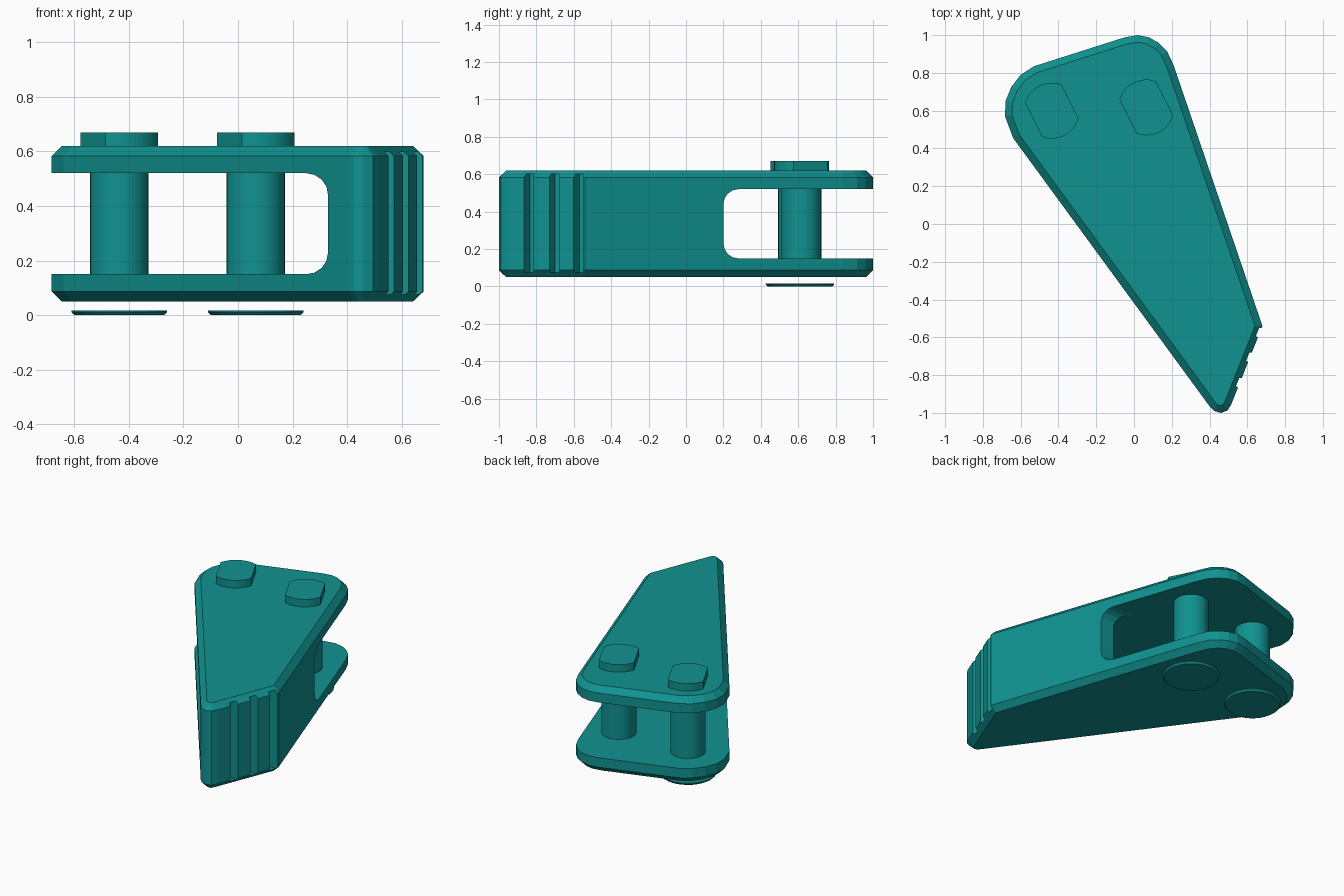
import bpy, bmesh, math
from mathutils import Vector

cube = bpy.data.objects.get("Cube")
if cube:
    bpy.data.objects.remove(cube, do_unlink=True)

teal = bpy.data.materials.new("teal")
teal.use_nodes = True
TEAL = (0.005, 0.29, 0.28, 1)
teal.diffuse_color = TEAL
teal.node_tree.nodes["Principled BSDF"].inputs["Base Color"].default_value = TEAL


def prism(name, outline, z0, z1, bevel=0.0, segments=1, rims=("top", "bottom")):
    """Extrude an outline from z0 to z1 and optionally bevel its rims."""
    bm = bmesh.new()
    base = bm.faces.new([bm.verts.new((x, y, z0)) for x, y in outline])
    ext = bmesh.ops.extrude_face_region(bm, geom=[base])
    top = [v for v in ext["geom"] if isinstance(v, bmesh.types.BMVert)]
    bmesh.ops.translate(bm, verts=top, vec=(0, 0, z1 - z0))
    bmesh.ops.recalc_face_normals(bm, faces=bm.faces[:])
    if bevel:
        levels = [z1 if r == "top" else z0 for r in rims]
        edges = [e for e in bm.edges
                 if any(all(abs(v.co.z - z) < 1e-5 for v in e.verts) for z in levels)]
        bmesh.ops.bevel(bm, geom=edges, offset=bevel, segments=segments,
                        profile=0.5, affect='EDGES', clamp_overlap=False)
    mesh = bpy.data.meshes.new(name)
    bm.to_mesh(mesh)
    bm.free()
    mesh.materials.append(teal)
    obj = bpy.data.objects.new(name, mesh)
    bpy.context.collection.objects.link(obj)
    return obj


def select_only(obj):
    bpy.ops.object.select_all(action='DESELECT')
    obj.select_set(True)
    bpy.context.view_layer.objects.active = obj


def cut(obj, cutter):
    """Subtract the cutter and throw it away."""
    cutter.hide_render = True
    mod = obj.modifiers.new("cut", 'BOOLEAN')
    mod.operation = 'DIFFERENCE'
    mod.solver = 'EXACT'
    mod.object = cutter
    select_only(obj)
    bpy.ops.object.modifier_apply(modifier=mod.name)
    bpy.data.objects.remove(cutter, do_unlink=True)


def smooth(obj):
    select_only(obj)
    bpy.ops.object.shade_smooth_by_angle(angle=math.radians(30))


def circle(cx, cy, r, n=32):
    return [(cx + r * math.cos(math.tau * i / n), cy + r * math.sin(math.tau * i / n))
            for i in range(n)]


# Lever body: rounded wedge with chamfered rims
outline = [(0.40, -0.965), (0.425, -0.99), (0.46, -1.0), (0.495, -0.988), (0.515, -0.955),
           (0.68, -0.54), (0.21, 0.84), (0.175, 0.915), (0.13, 0.96), (0.08, 0.988),
           (0.02, 1.0), (-0.05, 0.988), (-0.53, 0.835), (-0.60, 0.79), (-0.65, 0.725),
           (-0.68, 0.65), (-0.683, 0.57), (-0.64, 0.455)]
body = prism("lever_body", outline, 0.05, 0.62, bevel=0.037)

# Slot between the two plates, with filleted inner corners
slot = [(-1.2, -1.4), (0.33, -1.4), (0.33, 0.2), (1.2, 0.2), (1.2, 1.4), (-1.2, 1.4)]
cut(body, prism("slot_cutter", slot, 0.15, 0.52, bevel=0.08, segments=4))

# Grip grooves across the slanted nose face
a, b = Vector((0.515, -0.955)), Vector((0.68, -0.54))
along = (b - a).normalized()
out = Vector((along.y, -along.x))
for y in (-0.84, -0.705, -0.575):
    c = a + (b - a) * ((y - a.y) / (b.y - a.y))
    wedge = [c - along * 0.028 + out * 0.002, c - along * 0.028 + out * 0.05,
             c + along * 0.028 + out * 0.05, c + along * 0.028 + out * 0.002,
             c + along * 0.008 - out * 0.055, c - along * 0.016 - out * 0.055]
    cut(body, prism("groove_cutter", [tuple(p) for p in wedge], 0.075, 0.6))

# Two pins, each with a flat-sided head and a loose end disc
flat = Vector((0.89, 0.45)).normalized()
side = Vector((-flat.y, flat.x))
for label, cx, cy in (("right", -0.435, 0.60), ("left", 0.065, 0.617)):
    smooth(prism(label + "_pin", circle(cx, cy, 0.107), 0.14, 0.53))

    head = []
    half = math.acos(0.108 / 0.148)
    for start in (half, half + math.pi):
        for i in range(9):
            t = start + (math.pi - 2 * half) * i / 8
            p = flat * (0.148 * math.cos(t)) + side * (0.148 * math.sin(t))
            head.append((cx + p.x, cy + p.y))
    smooth(prism(label + "_pin_head", head, 0.61, 0.67))

    prism(label + "_end_disc", circle(cx, cy, 0.175), 0.0, 0.017,
          bevel=0.011, rims=("bottom",))
